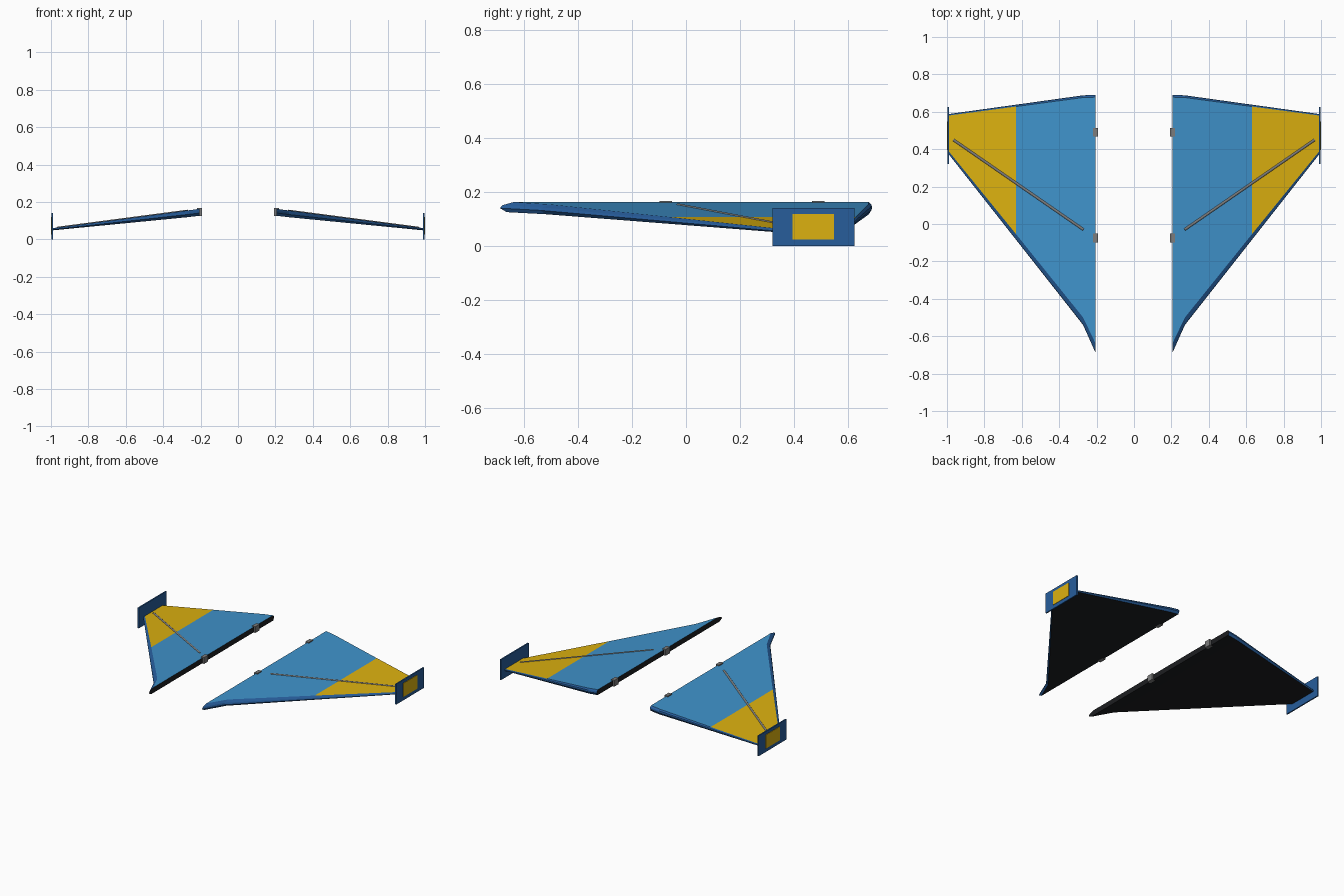
import bpy, bmesh
from mathutils import Vector

if "Cube" in bpy.data.objects:
    bpy.data.objects.remove(bpy.data.objects["Cube"])


def make_mat(name, rgb):
    m = bpy.data.materials.new(name)
    m.diffuse_color = (*rgb, 1)
    m.use_nodes = True
    m.node_tree.nodes["Principled BSDF"].inputs["Base Color"].default_value = m.diffuse_color
    return m


SKY = make_mat("light_blue", (0.05, 0.29, 0.60))
NAVY = make_mat("dark_blue", (0.02, 0.11, 0.33))
GOLD = make_mat("yellow", (0.72, 0.44, 0.005))
BLACK = make_mat("black", (0.012, 0.013, 0.015))
GREY = make_mat("grey", (0.2, 0.2, 0.2))


def finish(bm, name, mats):
    bmesh.ops.recalc_face_normals(bm, faces=bm.faces)
    me = bpy.data.meshes.new(name)
    bm.to_mesh(me)
    bm.free()
    for m in mats:
        me.materials.append(m)
    ob = bpy.data.objects.new(name, me)
    bpy.context.collection.objects.link(ob)
    return ob


def box(name, lo, hi, side, mat):
    bm = bmesh.new()
    bmesh.ops.create_cube(bm, size=1)
    for v in bm.verts:
        p = [(l + h) / 2 + c * (h - l) for c, l, h in zip(v.co, lo, hi)]
        v.co = (p[0] * side, p[1], p[2])
    return finish(bm, name, [mat])


def top_z(x):
    return 0.163 - (x - 0.205) * 0.131


# wing stations: x, front y, back y, thickness, front inset, back inset
STATIONS = [
    (0.205, -0.69, 0.690, 0.037, 0.050, 0.012),
    (0.272, -0.54, 0.688, 0.036, 0.040, 0.012),
    (0.630, -0.085, 0.638, 0.024, 0.030, 0.010),
    (0.990, 0.372, 0.588, 0.012, 0.016, 0.008),
]


def wing(name, side):
    bm = bmesh.new()
    rings = []
    for x, y0, y1, t, a, b in STATIONS:
        z = top_z(x)
        # top skin, rounded back edge, underside, rounded front edge
        prof = [(y0 + a, z), (y1 - b, z), (y1 - b * .2, z - t * .25), (y1, z - t * .55),
                (y1 - b * .8, z - t), (y0 + a * .5, z - t),
                (y0, z - t * .6), (y0 + a * .2, z - t * .3)]
        rings.append([bm.verts.new((x * side, y, h)) for y, h in prof])
    for k in range(len(rings) - 1):
        r, s = rings[k], rings[k + 1]
        for i in range(8):
            j = (i + 1) % 8
            f = bm.faces.new((r[i], r[j], s[j], s[i]))
            f.material_index = (2 if k == 2 else 0) if i == 0 else 3 if i == 4 else 1
    bm.faces.new(rings[0]).material_index = 3
    bm.faces.new(rings[-1]).material_index = 1
    return finish(bm, name, [SKY, NAVY, GOLD, BLACK])


def rod(name, p, q, radius, side, mat):
    p, q = Vector((p[0] * side, *p[1:])), Vector((q[0] * side, *q[1:]))
    bm = bmesh.new()
    bmesh.ops.create_cone(bm, cap_ends=True, segments=12, radius1=radius,
                          radius2=radius, depth=(q - p).length)
    ob = finish(bm, name, [mat])
    ob.location = (p + q) / 2
    ob.rotation_mode = 'QUATERNION'
    ob.rotation_quaternion = (q - p).to_track_quat('Z', 'Y')
    return ob


for side, label in ((-1, "left"), (1, "right")):
    wing(label + "_wing", side)
    # wing tip fin and its outer coloured panel
    box(label + "_fin", (0.988, 0.32, 0.0), (0.997, 0.625, 0.142), side, NAVY)
    box(label + "_fin_panel", (0.994, 0.395, 0.025), (1.0, 0.548, 0.12), side, GOLD)
    # diagonal spar lying on the top skin
    rod(label + "_spar", (0.27, -0.03, top_z(0.27) - 0.004),
        (0.965, 0.45, top_z(0.965) - 0.004), 0.008, side, GREY)
    # root connectors
    for n, y in (("front", -0.075), ("rear", 0.49)):
        box(f"{label}_{n}_connector", (0.193, y - 0.023, 0.124),
            (0.218, y + 0.023, 0.168), side, GREY)
